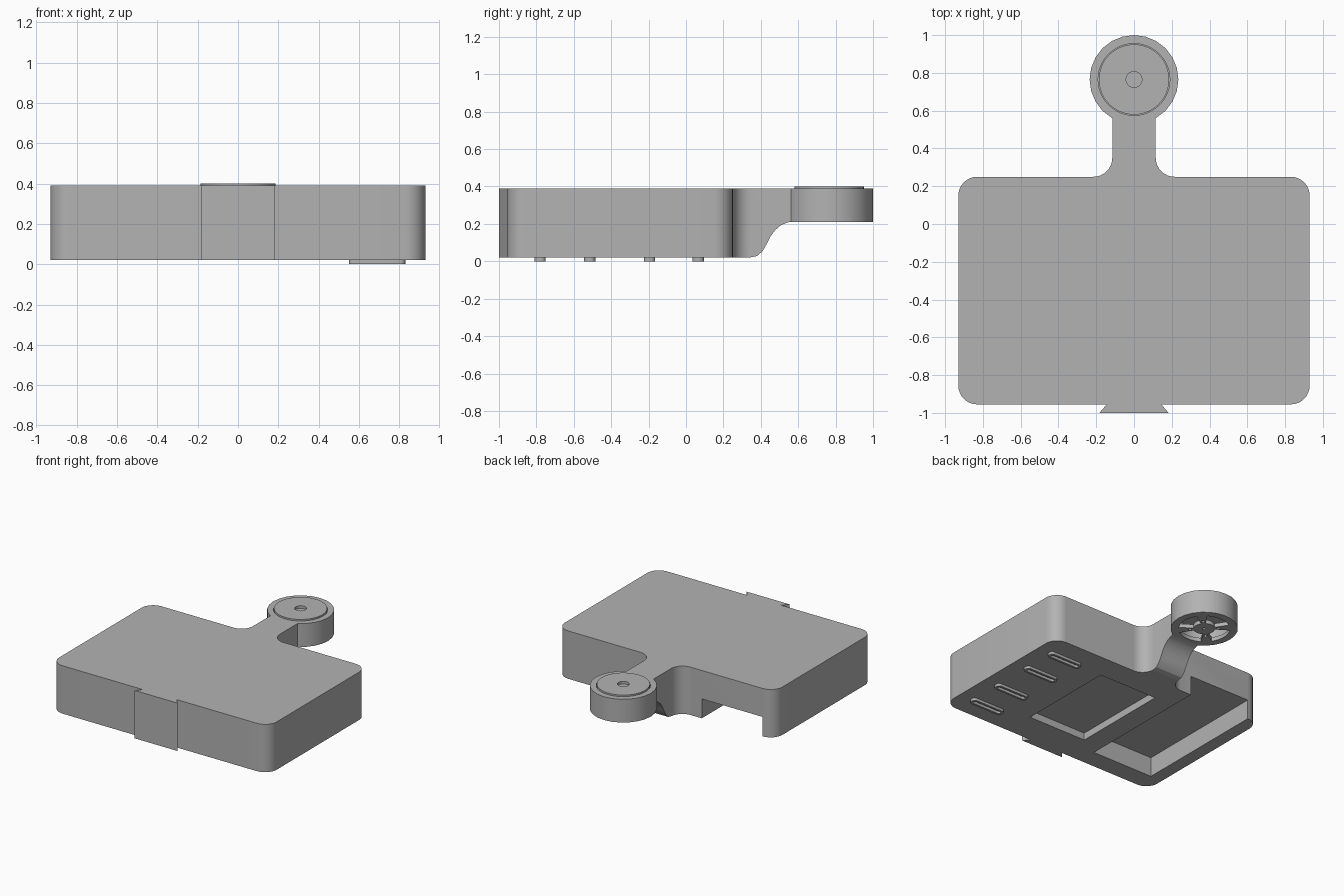
import bpy, bmesh, math
from mathutils import Vector

if "Cube" in bpy.data.objects:
    bpy.data.objects.remove(bpy.data.objects["Cube"])

grey = bpy.data.materials.new("plain_grey")
grey.use_nodes = True
grey.diffuse_color = (0.45, 0.45, 0.45, 1)
grey.node_tree.nodes["Principled BSDF"].inputs["Base Color"].default_value = (0.45, 0.45, 0.45, 1)

BOTTOM, TOP = 0.02, 0.39
HUB = Vector((0, 0.765))


def rounded(corners, steps=8):
    """Outline from (x, y, radius) corners, each turned into an arc."""
    pts, n = [], len(corners)
    for i, (x, y, r) in enumerate(corners):
        p = Vector((x, y))
        if r == 0:
            pts.append(p)
            continue
        a = (Vector(corners[i - 1][:2]) - p).normalized()
        b = (Vector(corners[(i + 1) % n][:2]) - p).normalized()
        centre = p + (a + b) * r
        for k in range(steps + 1):
            t = k / steps * math.pi / 2
            pts.append(centre - b * r * math.cos(t) - a * r * math.sin(t))
    return pts


def box(x0, x1, y0, y1, r=0):
    return rounded([(x0, y0, r), (x1, y0, r), (x1, y1, r), (x0, y1, r)])


def disc(centre, radius, sides):
    return [Vector(centre) + radius * Vector((math.sin(a), math.cos(a)))
            for a in (k * math.tau / sides for k in range(sides))]


def prism(name, outline, low, high, place=lambda a, b, h: (a, b, h)):
    """Extrude a flat outline between two heights."""
    bm = bmesh.new()
    face = bm.faces.new([bm.verts.new(place(p[0], p[1], low)) for p in outline])
    new = bmesh.ops.extrude_face_region(bm, geom=[face])["geom"]
    shift = Vector(place(0, 0, high)) - Vector(place(0, 0, low))
    bmesh.ops.translate(bm, vec=shift, verts=[v for v in new if isinstance(v, bmesh.types.BMVert)])
    bmesh.ops.recalc_face_normals(bm, faces=bm.faces)
    mesh = bpy.data.meshes.new(name)
    bm.to_mesh(mesh)
    bm.free()
    mesh.materials.append(grey)
    obj = bpy.data.objects.new(name, mesh)
    bpy.context.collection.objects.link(obj)
    return obj


def activate(obj):
    bpy.ops.object.select_all(action='DESELECT')
    obj.select_set(True)
    bpy.context.view_layer.objects.active = obj


def cut(obj, *cutters):
    for c in cutters:
        c.hide_render = True
        mod = obj.modifiers.new("cut", 'BOOLEAN')
        mod.operation, mod.solver, mod.object = 'DIFFERENCE', 'EXACT', c
        activate(obj)
        bpy.ops.object.modifier_apply(modifier=mod.name)
        bpy.data.objects.remove(c)


def smooth(obj):
    activate(obj)
    bpy.ops.object.shade_smooth_by_angle(angle=math.radians(30))


# Case with the neck reaching back to the motor housing
half = [(0.93, -0.955, 0.1), (0.93, 0.25, 0.1), (0.115, 0.25, 0.1), (0.115, 0.565, 0)]
outline = half + [(-x, y, r) for x, y, r in reversed(half)]
case = prism("case", rounded(outline), BOTTOM, TOP)

# Curved underside of the neck
curve = [(0.34, 0.02), (0.38, 0.028), (0.41, 0.055), (0.43, 0.09), (0.45, 0.13),
         (0.475, 0.165), (0.51, 0.195), (0.55, 0.21), (0.7, 0.21), (0.7, -0.1), (0.34, -0.1)]
neck_cut = prism("neck_cutter", curve, -0.3, 0.3, lambda a, b, h: (h, a, b))

# Underside pockets: a shallow closed one and a deep one open at the back
shallow = prism("shallow_cutter", box(-0.145, 0.35, -0.715, 0.055), -0.1, BOTTOM + 0.055)
deep = prism("deep_cutter", box(-0.83, -0.31, -0.805, 0.4), -0.1, BOTTOM + 0.15)
cut(case, neck_cut, shallow, deep)
smooth(case)

# Dovetail rail on the front
prism("front_rail", [(-0.145, -0.95), (-0.145, -0.955), (-0.183, -1), (0.183, -1),
                     (0.145, -0.955), (0.145, -0.95)], BOTTOM, TOP)

# Slotted loops under the case
for i, y in enumerate((-0.78, -0.515, -0.195, 0.065)):
    loop = prism(f"strap_loop_{i + 1}", box(0.55, 0.83, y - 0.03, y + 0.03, 0.025), 0, BOTTOM + 0.005)
    cut(loop, prism("slot_cutter", box(0.57, 0.81, y - 0.014, y + 0.014, 0.01), -0.1, 0.1))
    smooth(loop)

# Motor housing: an open cup with four windows and screw holes in its floor
housing = prism("motor_housing", disc(HUB, 0.235, 24), 0.21, TOP)
cutters = [prism("bore_cutter", disc(HUB, 0.19, 48), 0.24, 0.6),
           prism("shaft_cutter", disc(HUB, 0.012, 12), 0.1, 0.3)]
for k in range(4):
    arc = [k * math.pi / 2 + math.radians(d) for d in range(-33, 34, 6)]
    sector = [HUB + r * Vector((math.cos(a), math.sin(a)))
              for r, angles in ((0.18, arc), (0.075, arc[::-1])) for a in angles]
    cutters.append(prism("window_cutter", sector, 0.1, 0.3))
    a = (k + 0.5) * math.pi / 2
    screw = HUB + 0.1 * Vector((math.cos(a), math.sin(a)))
    cutters.append(prism("screw_cutter", disc(screw, 0.012, 12), 0.1, 0.3))
cut(housing, *cutters)
smooth(housing)

# Rotor with a shallow centre recess
rotor = prism("motor_rotor", disc(HUB, 0.186, 48), 0.32, 0.4)
cut(rotor, prism("recess_cutter", disc(HUB, 0.042, 24), 0.38, 0.5))
smooth(rotor)
